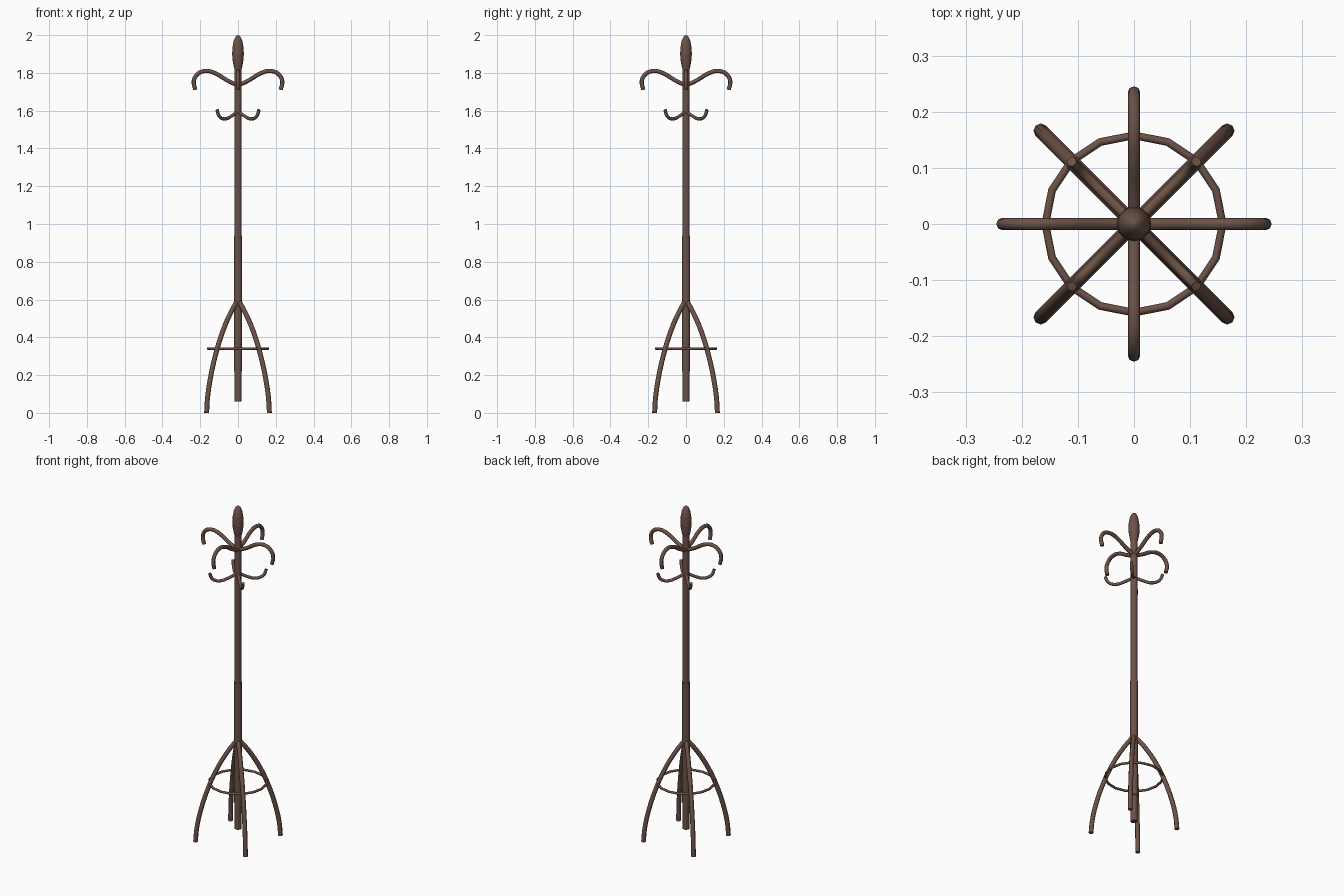
import bpy, bmesh
from math import cos, sin, pi, radians

if "Cube" in bpy.data.objects:
    bpy.data.objects.remove(bpy.data.objects["Cube"])

wood = bpy.data.materials.new("dark_wood")
wood.diffuse_color = (0.15, 0.085, 0.062, 1)
wood.use_nodes = True
wood.node_tree.nodes["Principled BSDF"].inputs["Base Color"].default_value = wood.diffuse_color


def finish(obj, angle=50):
    if not obj.data.materials:
        obj.data.materials.append(wood)
    bpy.ops.object.select_all(action='DESELECT')
    obj.select_set(True)
    bpy.context.view_layer.objects.active = obj
    bpy.ops.object.shade_smooth_by_angle(angle=radians(angle))


def lathe(name, profile, sides):
    """Solid of revolution from (radius, z) points."""
    bm = bmesh.new()
    rings = [[bm.verts.new((r * cos(2 * pi * i / sides), r * sin(2 * pi * i / sides), z))
              for i in range(sides)] for r, z in profile]
    for a, b in zip(rings, rings[1:]):
        for i in range(sides):
            j = (i + 1) % sides
            bm.faces.new((a[i], a[j], b[j], b[i]))
    bm.faces.new(rings[0][::-1])
    bm.faces.new(rings[-1])
    mesh = bpy.data.meshes.new(name)
    bm.to_mesh(mesh)
    bm.free()
    obj = bpy.data.objects.new(name, mesh)
    bpy.context.collection.objects.link(obj)
    finish(obj)


def bent_rods(name, path, radius, start_angle):
    """Bend a round rod along (distance, z) points, then place four around the pole."""
    curve = bpy.data.curves.new(name, 'CURVE')
    curve.dimensions = '3D'
    curve.bevel_depth = radius
    curve.bevel_resolution = 2
    curve.resolution_u = 4
    curve.use_fill_caps = True
    spline = curve.splines.new('BEZIER')
    spline.bezier_points.add(len(path) - 1)
    for p, (d, z) in zip(spline.bezier_points, path):
        p.co = (d, 0, z)
        p.handle_left_type = p.handle_right_type = 'AUTO'
    temp = bpy.data.objects.new(name + "_path", curve)
    bpy.context.collection.objects.link(temp)
    bpy.context.view_layer.update()
    mesh = bpy.data.meshes.new_from_object(
        temp.evaluated_get(bpy.context.evaluated_depsgraph_get()))
    bpy.data.objects.remove(temp)
    bm = bmesh.new()
    bm.from_mesh(mesh)
    bmesh.ops.remove_doubles(bm, verts=bm.verts, dist=1e-5)
    bmesh.ops.recalc_face_normals(bm, faces=bm.faces)
    for v in bm.verts:
        v.co.z = max(v.co.z, 0)
    bm.to_mesh(mesh)
    bm.free()
    mesh.materials.clear()
    for k in range(4):
        obj = bpy.data.objects.new(f"{name}_{k + 1}", mesh)
        obj.rotation_euler.z = radians(start_angle + 90 * k)
        bpy.context.collection.objects.link(obj)
        finish(obj)


# Central pole with a thicker lower sleeve
lathe("pole", [(0.019, 0.06), (0.019, 0.22), (0.022, 0.22), (0.022, 0.94),
               (0.019, 0.94), (0.019, 1.83)], 12)

# Bulb finial on top
lathe("finial", [(0.018, 1.815), (0.024, 1.84), (0.029, 1.87), (0.031, 1.9),
                 (0.029, 1.935), (0.023, 1.97), (0.013, 1.992), (0.003, 2.0)], 12)

# Large coat arms along the axes
bent_rods("coat_arm", [(0.0, 1.732), (0.06, 1.762), (0.12, 1.798), (0.17, 1.81),
                       (0.213, 1.795), (0.234, 1.757), (0.226, 1.71)], 0.011, 0)

# Small hooks on the diagonals
bent_rods("small_hook", [(0.0, 1.597), (0.05, 1.571), (0.1, 1.556),
                         (0.14, 1.57), (0.157, 1.605)], 0.009, 45)

# Bowed legs on the diagonals
bent_rods("leg", [(0.0, 0.6), (0.065, 0.515), (0.12, 0.42), (0.167, 0.31),
                  (0.205, 0.19), (0.228, 0.08), (0.235, 0.0)], 0.013, 45)

# Ring bracing the legs
bpy.ops.mesh.primitive_torus_add(major_radius=0.158, minor_radius=0.007,
                                 major_segments=16, minor_segments=8,
                                 location=(0, 0, 0.34))
ring = bpy.context.object
ring.name = "leg_ring"
finish(ring)
